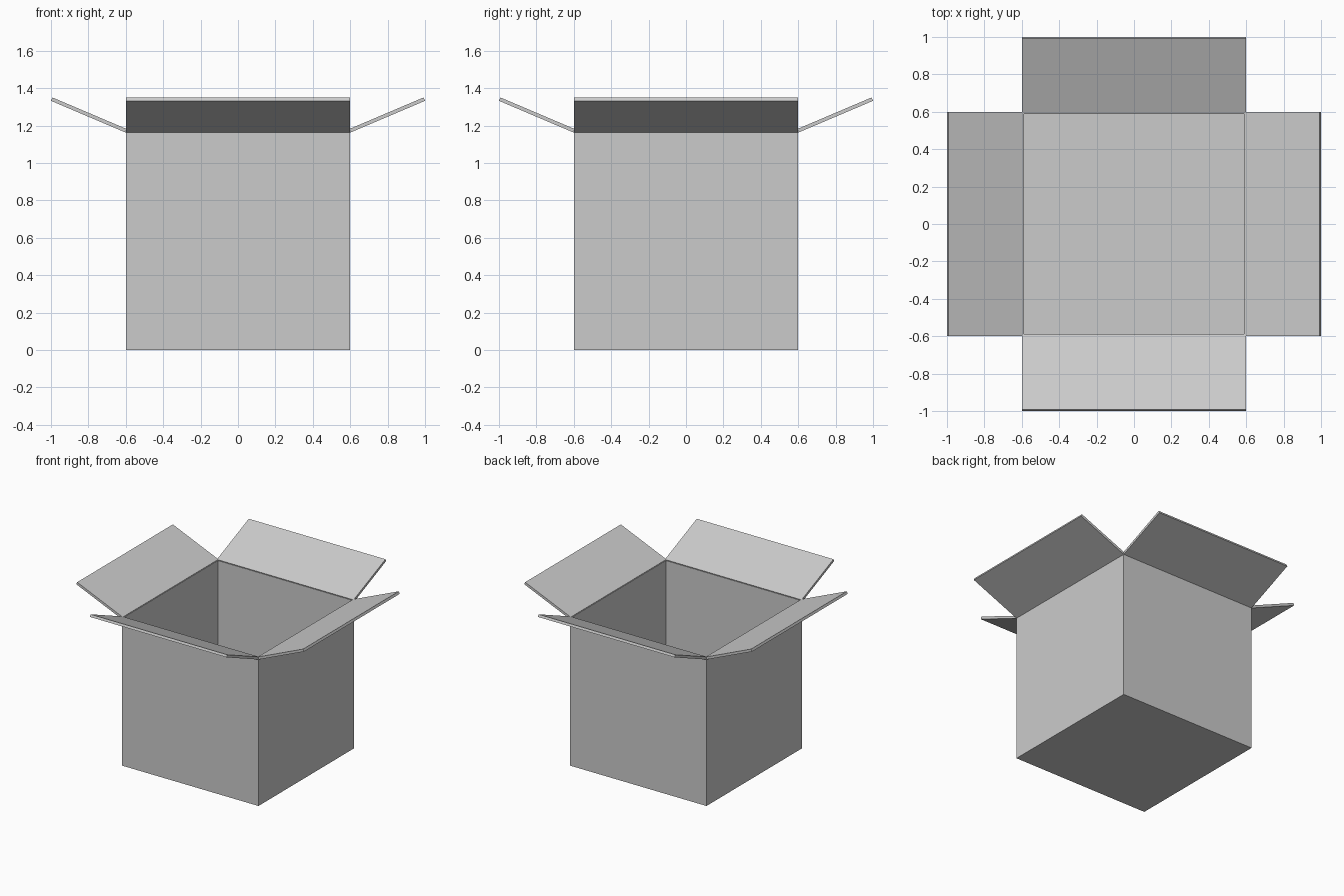
import bpy, bmesh, math
from mathutils import Matrix

if "Cube" in bpy.data.objects:
    bpy.data.objects.remove(bpy.data.objects["Cube"])

HALF, RIM, WALL = 0.6, 1.175, 0.015


def finish(name, bm):
    bmesh.ops.recalc_face_normals(bm, faces=bm.faces)
    mesh = bpy.data.meshes.new(name)
    bm.to_mesh(mesh)
    bm.free()
    obj = bpy.data.objects.new(name, mesh)
    bpy.context.collection.objects.link(obj)
    return obj


# Open box: block with its top inset and pushed down to the floor
bm = bmesh.new()
bmesh.ops.create_cube(bm, size=1, matrix=Matrix.Translation((0, 0, RIM / 2))
                      @ Matrix.Diagonal((2 * HALF, 2 * HALF, RIM, 1)))
top = max(bm.faces, key=lambda f: f.calc_center_median().z)
bmesh.ops.inset_region(bm, faces=[top], thickness=WALL)
hollow = bmesh.ops.extrude_face_region(bm, geom=[top])
bmesh.ops.delete(bm, geom=[top], context='FACES_ONLY')
bmesh.ops.translate(bm, vec=(0, 0, WALL - RIM),
                    verts=[v for v in hollow['geom'] if isinstance(v, bmesh.types.BMVert)])
finish("box_body", bm)

# Four flaps: slanted profile (distance from centre, height) swept along each rim
profile = [(0.6, 1.162), (1.0, 1.332), (0.992, 1.35), (0.592, 1.18)]
for i, side in enumerate(("right", "back", "left", "front")):
    bm = bmesh.new()
    face = bm.faces.new([bm.verts.new((x, -HALF, z)) for x, z in profile])
    swept = bmesh.ops.extrude_face_region(bm, geom=[face])
    bmesh.ops.translate(bm, vec=(0, 2 * HALF, 0),
                        verts=[v for v in swept['geom'] if isinstance(v, bmesh.types.BMVert)])
    bm.transform(Matrix.Rotation(i * math.pi / 2, 4, 'Z'))
    finish(side + "_flap", bm)
